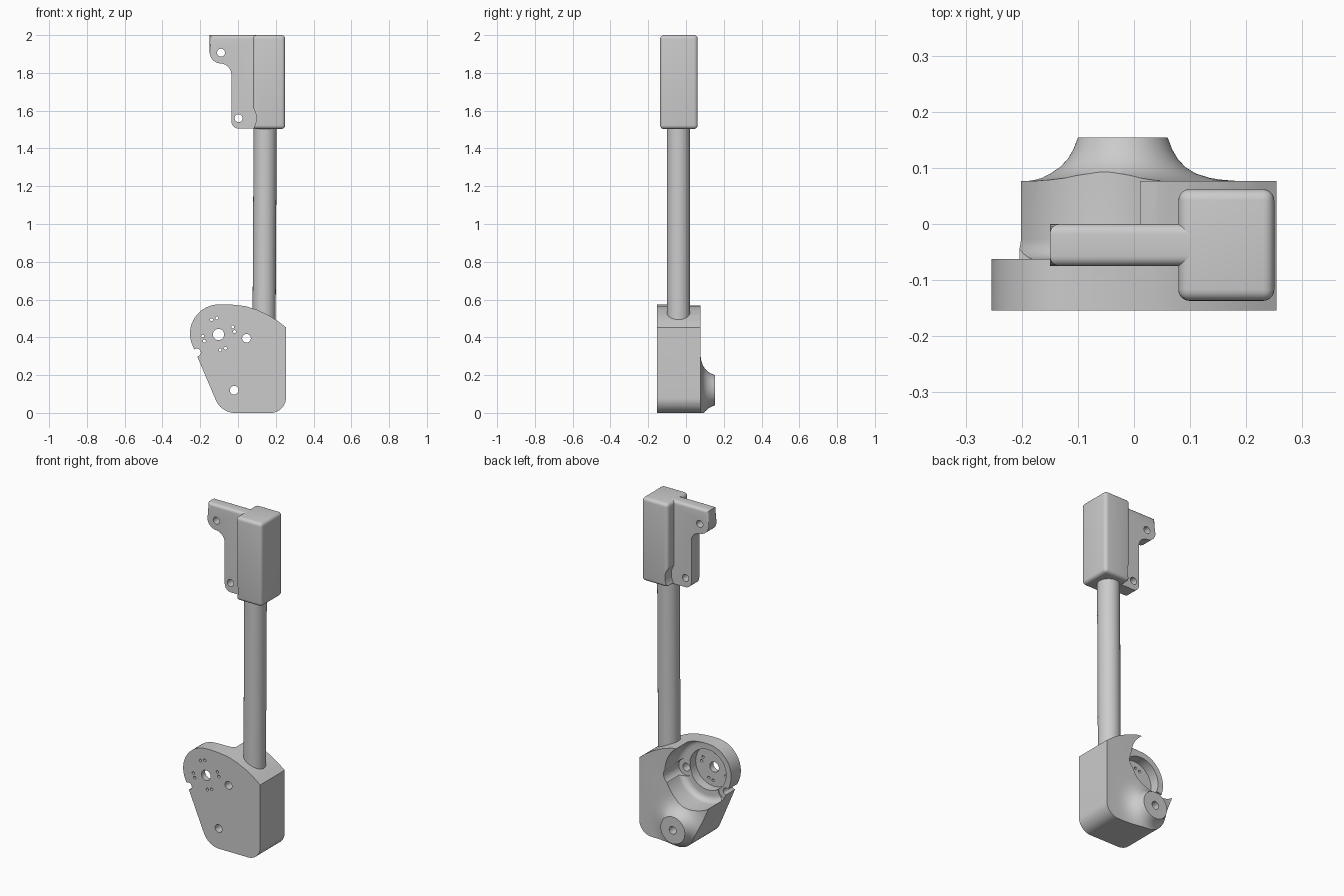
import bpy, bmesh, math
from mathutils import Vector

if "Cube" in bpy.data.objects:
    bpy.data.objects.remove(bpy.data.objects["Cube"])


def make(name, bm):
    bmesh.ops.recalc_face_normals(bm, faces=bm.faces)
    me = bpy.data.meshes.new(name)
    bm.to_mesh(me)
    bm.free()
    ob = bpy.data.objects.new(name, me)
    bpy.context.collection.objects.link(ob)
    return ob


def arc(cx, cz, r, a0, a1, n=12):
    return [(cx + r * math.cos(math.radians(a0 + (a1 - a0) * i / n)),
             cz + r * math.sin(math.radians(a0 + (a1 - a0) * i / n))) for i in range(n + 1)]


def prism(name, pts, y0, y1, bevel=None, width=0.0):
    """Extrude an XZ outline along y; bevel picks edges to round."""
    bm = bmesh.new()
    a = [bm.verts.new((x, y0, z)) for x, z in pts]
    b = [bm.verts.new((x, y1, z)) for x, z in pts]
    bm.faces.new(a)
    bm.faces.new(b[::-1])
    n = len(pts)
    for i in range(n):
        j = (i + 1) % n
        bm.faces.new((a[j], a[i], b[i], b[j]))
    bmesh.ops.recalc_face_normals(bm, faces=bm.faces)
    if bevel:
        es = [e for e in bm.edges if bevel(e)]
        bmesh.ops.bevel(bm, geom=es, offset=width, segments=5, profile=0.5, affect='EDGES')
    return make(name, bm)


def lathe(name, prof, cx, cz, n=64):
    """Revolve an (r, y) profile about a y-axis through (cx, cz)."""
    bm = bmesh.new()
    rings = []
    for r, y in prof:
        if r == 0:
            rings.append([bm.verts.new((cx, y, cz))] * n)
        else:
            rings.append([bm.verts.new((cx + r * math.cos(2 * math.pi * k / n), y,
                                        cz + r * math.sin(2 * math.pi * k / n))) for k in range(n)])
    pairs = list(zip(rings, rings[1:]))
    if prof[0][0] > 0:
        pairs.append((rings[-1], rings[0]))
    for p, q in pairs:
        for k in range(n):
            m = (k + 1) % n
            vs = list(dict.fromkeys((p[k], p[m], q[m], q[k])))
            if len(vs) > 2:
                bm.faces.new(vs)
    return make(name, bm)


def drill(name, x, z, r, y0=-0.4, y1=0.4, n=32):
    return lathe(name, [(0, y0), (r, y0), (r, y1), (0, y1)], x, z, n)


def cut(ob, cutter):
    m = ob.modifiers.new("cut", 'BOOLEAN')
    m.operation = 'DIFFERENCE'
    m.solver = 'EXACT'
    m.object = cutter
    bpy.context.view_layer.objects.active = ob
    bpy.ops.object.modifier_apply(modifier=m.name)
    bpy.data.objects.remove(cutter)


def smooth(ob):
    bpy.ops.object.select_all(action='DESELECT')
    ob.select_set(True)
    bpy.context.view_layer.objects.active = ob
    bpy.ops.object.shade_smooth_by_angle(angle=math.radians(30))


# Motor housing: full outline, then carved down around the flared boss
MX, MZ, R = -0.1, 0.42, 0.185
outline = (arc(0.174, 0.08, 0.08, 0, -90) + arc(-0.016, 0.11, 0.11, 270, 203)
           + arc(MX, MZ, 0.154, 203, 95, 28)
           + [(-0.07, 0.575), (-0.03, 0.573), (0.04, 0.565), (0.1, 0.546),
              (0.16, 0.518), (0.21, 0.487), (0.254, 0.453)])
housing = prism("motor_housing", outline, -0.154, 0.154)
flare = [(0.08, 0.154), (0.088, 0.133), (0.098, 0.116), (0.112, 0.101),
         (0.13, 0.09), (0.155, 0.082), (0.175, 0.079), (0.2, 0.077)]
cut(housing, lathe("flare_cutter", [(0.08, 0.25)] + flare + [(0.8, 0.077), (0.8, 0.25)],
                   -0.02, 0.12, 96))

# Round motor pocket with filleted floor, plus the inner recess
f = 0.035
pocket = [(0, -0.063)] + arc(R - f, -0.063 + f, f, -90, 0, 8) + [(R, 0.3), (0, 0.3)]
cut(housing, lathe("pocket_cutter", pocket, MX, MZ, 96))
cut(housing, drill("recess_cutter", MX, MZ, 0.12, -0.12, 0.3, 64))

# Screw clearances and through holes
for x, z in ((0.045, 0.395), (-0.218, 0.32)):
    cut(housing, drill("clearance_cutter", x, z, 0.05, -0.068, 0.3))
for x, z, r in ((-0.103, 0.415, 0.03), (0.045, 0.395, 0.023),
                (-0.02, 0.12, 0.023), (-0.218, 0.32, 0.021)):
    cut(housing, drill("hole_cutter", x, z, r))
for x, z in ((-0.14, 0.493), (-0.112, 0.502), (-0.028, 0.455), (-0.019, 0.43),
             (-0.187, 0.406), (-0.178, 0.381), (-0.094, 0.333), (-0.066, 0.342)):
    cut(housing, drill("small_hole_cutter", x, z, 0.008, n=16))
smooth(housing)

# Round post, leaning very slightly
p0, p1 = Vector((0.138, -0.04, 0.475)), Vector((0.144, -0.04, 1.55))
bm = bmesh.new()
bmesh.ops.create_cone(bm, cap_ends=True, segments=64, radius1=0.061, radius2=0.061,
                      depth=(p1 - p0).length)
post = make("post", bm)
post.location = (p0 + p1) / 2
post.rotation_euler = (p1 - p0).to_track_quat('Z', 'Y').to_euler()
smooth(post)

# Rounded head block with a screw clearance
block = prism("head_block", [(0.079, 1.503), (0.25, 1.503), (0.25, 2.0), (0.079, 2.0)],
              -0.137, 0.062, lambda e: True, 0.02)
cut(block, drill("block_cutter", 0.0, 1.56, 0.097, n=64))
smooth(block)

# Mounting tab with two holes, rounded along its top and free end
tab_pts = ([(0.12, 2.0), (-0.15, 2.0)] + arc(-0.09, 1.91, 0.06, 180, 270)
           + arc(-0.095, 1.79, 0.06, 90, 0) + arc(0.005, 1.545, 0.04, 180, 270)
           + [(0.12, 1.505)])


def tab_edge(e):
    a, b = (v.co for v in e.verts)
    along = abs(a.y - b.y) < 1e-5
    top = a.z > 1.999 and b.z > 1.999
    end = a.x < -0.1499 and b.x < -0.1499
    return along and (top or end)


tab = prism("mounting_tab", tab_pts, -0.075, 0.0, tab_edge, 0.018)
for x, z in ((-0.09, 1.907), (0.003, 1.56)):
    cut(tab, drill("tab_hole_cutter", x, z, 0.021))
smooth(tab)
